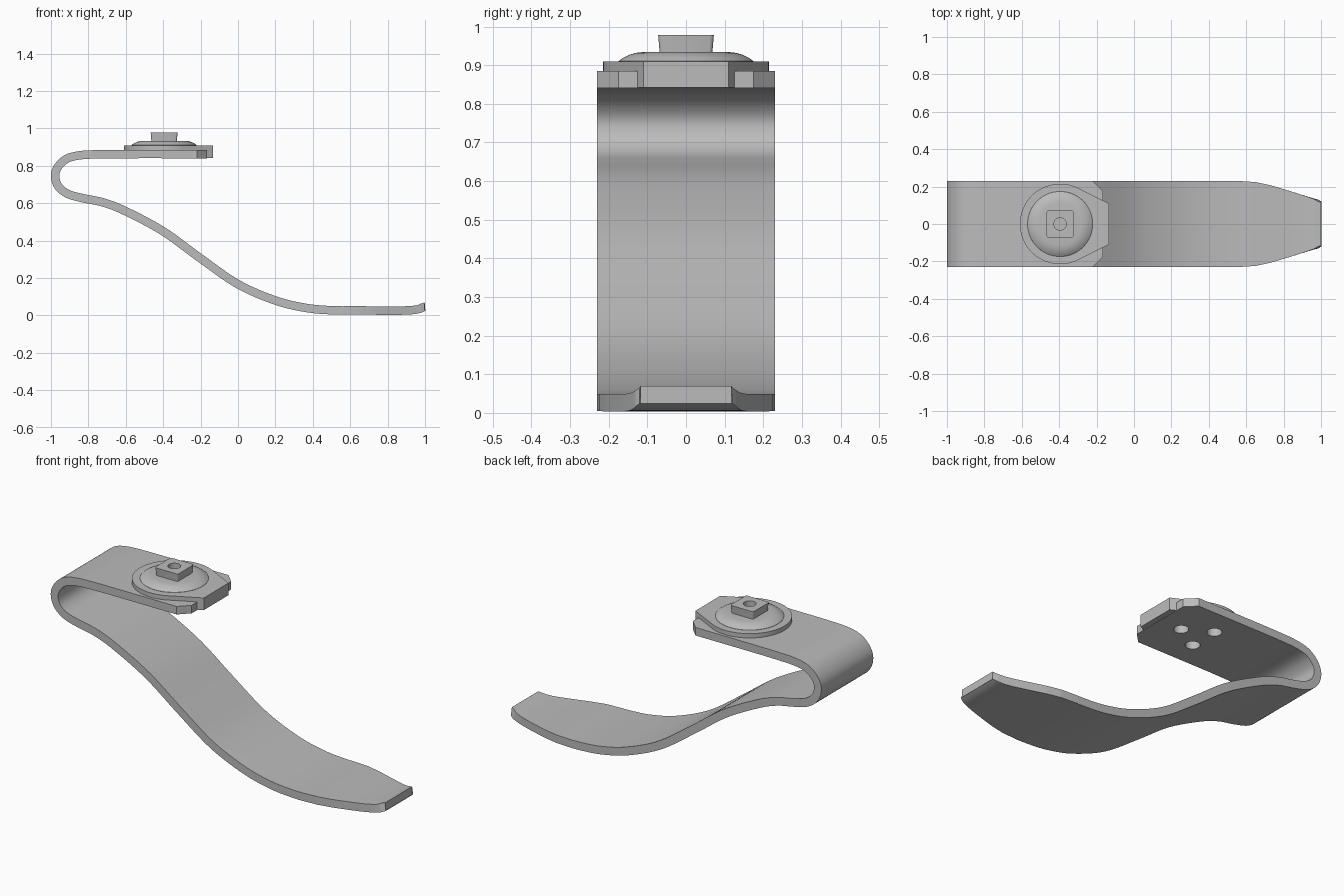
import bpy, bmesh
from math import cos, sin, pi, radians
from mathutils import Vector

if "Cube" in bpy.data.objects:
    bpy.data.objects.remove(bpy.data.objects["Cube"], do_unlink=True)

grey = bpy.data.materials.new("plain grey")
grey.use_nodes = True
grey.diffuse_color = (0.5, 0.5, 0.5, 1)
grey.node_tree.nodes["Principled BSDF"].inputs["Base Color"].default_value = (0.5, 0.5, 0.5, 1)

CX = -0.395       # centre of the ankle adapter
HALF = 0.0225     # half the blade thickness


def loft(name, rings):
    """Join equal rings of points into a closed solid."""
    bm = bmesh.new()
    loops = [[bm.verts.new(p) for p in ring] for ring in rings]
    n = len(loops[0])
    for a, b in zip(loops, loops[1:]):
        for i in range(n):
            j = (i + 1) % n
            bm.faces.new((a[i], a[j], b[j], b[i]))
    bm.faces.new(loops[0])
    bm.faces.new(loops[-1])
    bmesh.ops.recalc_face_normals(bm, faces=bm.faces)
    mesh = bpy.data.meshes.new(name)
    bm.to_mesh(mesh)
    bm.free()
    mesh.materials.append(grey)
    obj = bpy.data.objects.new(name, mesh)
    bpy.context.collection.objects.link(obj)
    return obj


def prism(name, outline, z0, z1):
    return loft(name, [[(x, y, z) for x, y in outline] for z in (z0, z1)])


def circle(x, y, r, n=48):
    return [(x + r * cos(2 * pi * i / n), y + r * sin(2 * pi * i / n)) for i in range(n)]


def activate(obj):
    bpy.ops.object.select_all(action='DESELECT')
    obj.select_set(True)
    bpy.context.view_layer.objects.active = obj


def drill(obj, x, y, r, z0, z1):
    cutter = prism("drill_cutter", circle(x, y, r), z0, z1)
    cutter.hide_render = True
    mod = obj.modifiers.new("hole", 'BOOLEAN')
    mod.operation = 'DIFFERENCE'
    mod.solver = 'EXACT'
    mod.object = cutter
    activate(obj)
    bpy.ops.object.modifier_apply(modifier=mod.name)
    bpy.data.objects.remove(cutter, do_unlink=True)


def lerp_table(table, x):
    for (x0, v0), (x1, v1) in zip(table, table[1:]):
        if x <= x1:
            return v0 + (v1 - v0) * max(0, (x - x0) / (x1 - x0))
    return table[-1][1]


def spline(points, steps):
    """Catmull-Rom curve through the points."""
    pts = [Vector(p) for p in points]
    pts = [2 * pts[0] - pts[1]] + pts + [2 * pts[-1] - pts[-2]]
    out = []
    for a, b, c, d in zip(pts, pts[1:], pts[2:], pts[3:]):
        for s in range(steps):
            t = s / steps
            out.append(0.5 * (2 * b + (c - a) * t + (2 * a - 5 * b + 4 * c - d) * t * t
                              + (3 * b - a - 3 * c + d) * t ** 3))
    return out + [pts[-2]]


# Spring blade: side curve from the ankle end round the heel bend to the toe
path = spline([(-0.165, 0.863), (-0.22, 0.863), (-0.35, 0.863), (-0.55, 0.863), (-0.72, 0.862),
               (-0.84, 0.857), (-0.915, 0.838), (-0.962, 0.795), (-0.978, 0.745),
               (-0.96, 0.69), (-0.91, 0.65), (-0.83, 0.627), (-0.72, 0.604), (-0.6, 0.557),
               (-0.4, 0.45), (-0.2, 0.305), (0, 0.167), (0.2, 0.08), (0.36, 0.041),
               (0.5, 0.028), (0.65, 0.027), (0.8, 0.026), (0.9, 0.027), (0.96, 0.033),
               (0.998, 0.047)], 8)
toe_width = [(0.56, 0.23), (0.65, 0.224), (0.73, 0.207), (0.85, 0.171), (0.975, 0.131), (1, 0.116)]
ankle_width = [(-0.22, 0.23), (-0.165, 0.175)]

rings = []
for i, p in enumerate(path):
    tangent = (path[min(i + 1, len(path) - 1)] - path[max(i - 1, 0)]).normalized()
    normal = Vector((-tangent.y, tangent.x))
    if i in (0, len(path) - 1):
        normal = Vector((0, 1)) * (1 if normal.y > 0 else -1)
    w = lerp_table(ankle_width if p.y > 0.8 else toe_width, p.x)
    a, b = p + normal * HALF, p - normal * HALF
    rings.append([(a.x, -w, a.y), (a.x, w, a.y), (b.x, w, b.y), (b.x, -w, b.y)])
blade = loft("spring_blade", rings)

# Three bolt holes under the ankle
for k in range(3):
    ang = 2 * pi * k / 3
    drill(blade, CX + 0.095 * cos(ang), 0.095 * sin(ang), 0.037, 0.8, 0.9)

# Teardrop adapter plate with a lip hooked over the blade end
R = 0.215
arc = [radians(63 + 234 * i / 48) for i in range(49)]
outline = [(CX + R * cos(t), R * sin(t)) for t in arc] + [(-0.135, -0.11), (-0.135, 0.11)]
plate = prism("adapter_plate", outline, 0.884, 0.91)
lip = prism("plate_lip", [(-0.166, -0.126), (-0.135, -0.11), (-0.135, 0.11), (-0.166, 0.126)],
            0.842, 0.886)

# Shallow dome
dome = loft("adapter_dome", [[(x, y, z) for x, y in circle(CX, 0, r, 64)] for r, z in
            ((0.175, 0.905), (0.174, 0.911), (0.163, 0.919), (0.147, 0.927),
             (0.13, 0.932), (0.112, 0.934))])


# Square pylon connector, slightly wider at the top, with a central hole
def rounded_square(h, r):
    return [(CX + sx * (h - r) + r * cos(q + radians(a)), sy * (h - r) + r * sin(q + radians(a)))
            for q, sx, sy in ((0, 1, 1), (pi / 2, -1, 1), (pi, -1, -1), (3 * pi / 2, 1, -1))
            for a in (0, 30, 60, 90)]


connector = loft("pylon_connector", [[(x, y, z) for x, y in rounded_square(h, 0.01)]
                                     for h, z in ((0.068, 0.93), (0.072, 0.978))])
drill(connector, CX, 0, 0.033, 0.94, 1.0)

for obj in (blade, plate, lip, dome, connector):
    activate(obj)
    bpy.ops.object.shade_smooth_by_angle(angle=radians(30))
